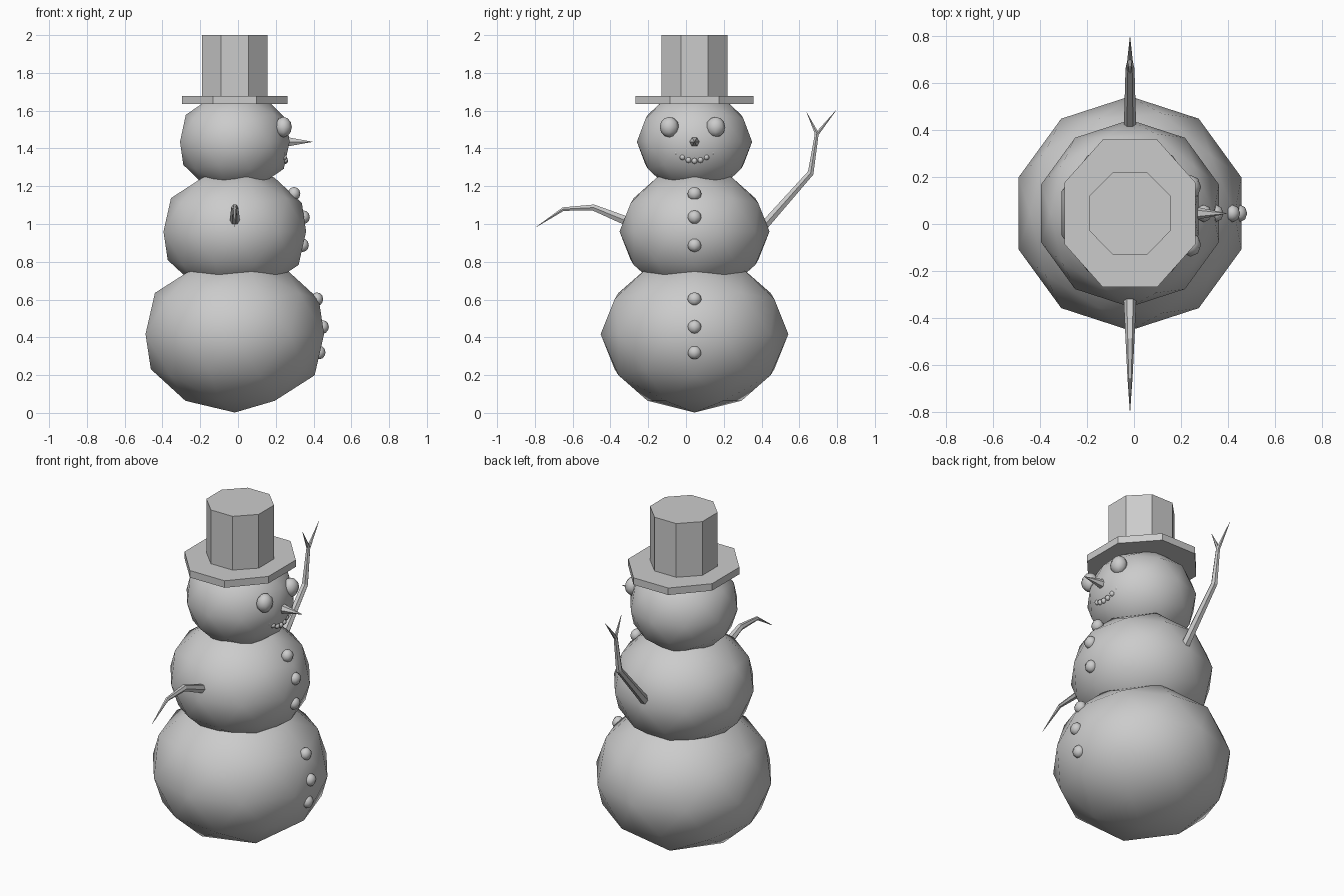
import bpy, bmesh, math
from mathutils import Vector, Matrix

if "Cube" in bpy.data.objects:
    bpy.data.objects.remove(bpy.data.objects["Cube"])

CX, CY = -0.017, 0.045          # axis of the figure; the face looks along +x

grey = bpy.data.materials.new("plain_grey")
grey.diffuse_color = (0.6, 0.6, 0.6, 1)
grey.use_nodes = True
grey.node_tree.nodes["Principled BSDF"].inputs["Base Color"].default_value = grey.diffuse_color


def add(name, bm, smooth=False):
    bmesh.ops.recalc_face_normals(bm, faces=bm.faces)
    for f in bm.faces:
        f.smooth = smooth
    me = bpy.data.meshes.new(name)
    bm.to_mesh(me)
    bm.free()
    me.materials.append(grey)
    ob = bpy.data.objects.new(name, me)
    bpy.context.collection.objects.link(ob)
    return ob


def place(loc, size):
    return Matrix.Translation(loc) @ Matrix.Diagonal((*size, 1))


def snowball(name, z, r, rz):
    bm = bmesh.new()
    bmesh.ops.create_icosphere(bm, subdivisions=2, radius=1,
                               matrix=place((CX, CY, z), (r, r, rz)))
    add(name, bm, True)


def pebble(name, loc, size, seg=8, rings=6):
    bm = bmesh.new()
    bmesh.ops.create_uvsphere(bm, u_segments=seg, v_segments=rings, radius=1,
                              matrix=place(loc, size))
    add(name, bm, True)


def octagon(name, z0, z1, hx, hy):
    k = 1 / math.cos(math.pi / 8)
    m = place((CX, CY, (z0 + z1) / 2), (hx * k, hy * k, z1 - z0))
    bm = bmesh.new()
    bmesh.ops.create_cone(bm, cap_ends=True, segments=8, radius1=1, radius2=1, depth=1,
                          matrix=m @ Matrix.Rotation(math.pi / 8, 4, 'Z'))
    add(name, bm)


def stick(name, points, sides=6):
    """Tapered twig through (y, z, radius) points in the plane x = CX."""
    bm = bmesh.new()
    pts = [Vector((CX, y, z)) for y, z, _ in points]
    rings = []
    for i, p in enumerate(pts):
        d = (pts[min(i + 1, len(pts) - 1)] - pts[max(i - 1, 0)]).normalized()
        u = Vector((1, 0, 0))
        v = d.cross(u)
        r = points[i][2]
        rings.append([bm.verts.new(p + r * (math.cos(a) * u + math.sin(a) * v))
                      for a in (2 * math.pi * k / sides for k in range(sides))])
    for a, b in zip(rings, rings[1:]):
        for k in range(sides):
            j = (k + 1) % sides
            bm.faces.new((a[k], a[j], b[j], b[k]))
    bm.faces.new(rings[0])
    bm.faces.new(rings[-1])
    add(name, bm)


# Three stacked, slightly squashed snowballs
snowball("bottom_ball", 0.417, 0.497, 0.415)
snowball("middle_ball", 0.96, 0.397, 0.337)
snowball("head_ball", 1.435, 0.305, 0.272)

# Hat
octagon("hat_brim", 1.635, 1.677, 0.279, 0.313)
octagon("hat_crown", 1.677, 2.0, 0.174, 0.175)

# Eyes
for side, y in (("right", -0.088), ("left", 0.157)):
    pebble("eye_" + side, (0.24, y, 1.513), (0.045, 0.051, 0.054))

# Cone nose
bm = bmesh.new()
bmesh.ops.create_cone(bm, cap_ends=True, segments=6, radius1=0.033, radius2=0, depth=0.16,
                      matrix=Matrix.Translation((0.318, CY, 1.435)) @ Matrix.Rotation(math.pi / 2, 4, 'Y'))
add("nose", bm)

# Smile of small pebbles
for i in range(-3, 4):
    dy = i * 0.0315
    pebble(f"mouth_{i + 4}", (0.252 - 1.8 * dy * dy, CY + dy, 1.334 + 5.0 * dy * dy),
           (0.016, 0.016, 0.016), 6, 4)

# Button column
for i, (x, z) in enumerate([(0.297, 1.16), (0.347, 1.036), (0.342, 0.888),
                            (0.418, 0.602), (0.448, 0.455), (0.43, 0.32)]):
    pebble(f"button_{i + 1}", (x, CY, z), (0.033, 0.037, 0.036))

# Twig arms
stick("left_arm", [(0.39, 0.965, 0.027), (0.66, 1.27, 0.019), (0.692, 1.475, 0.012), (0.793, 1.60, 0.001)])
stick("left_arm_fork", [(0.688, 1.45, 0.011), (0.69, 1.485, 0.011), (0.638, 1.592, 0.001)])
stick("right_arm", [(-0.30, 1.01, 0.028), (-0.49, 1.087, 0.019), (-0.65, 1.079, 0.011), (-0.793, 0.984, 0.001)])
